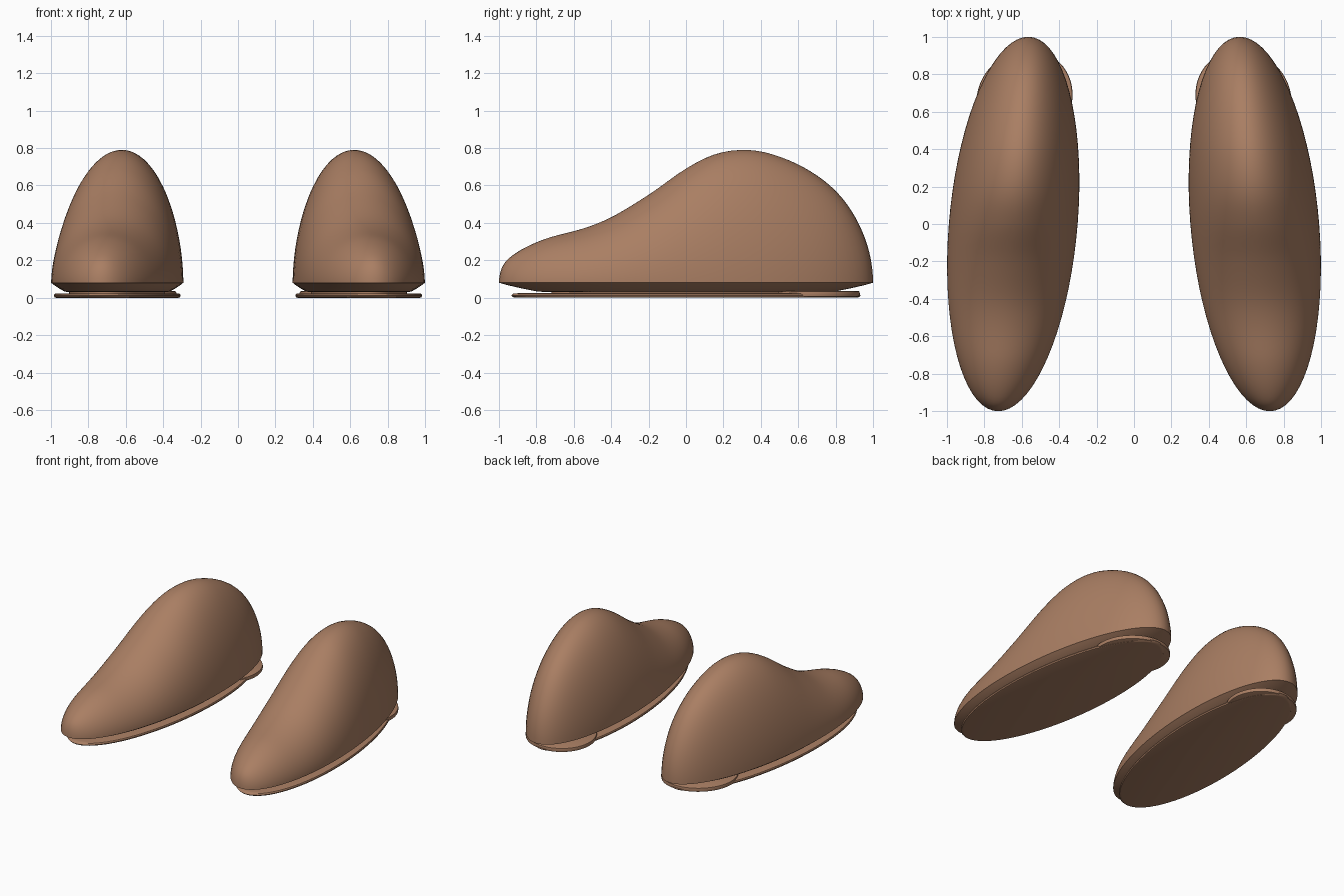
import bpy, bmesh, math

cube = bpy.data.objects.get("Cube")
if cube:
    bpy.data.objects.remove(cube, do_unlink=True)

brown = bpy.data.materials.new("warm brown")
brown.use_nodes = True
colour = (0.40, 0.21, 0.125, 1)
brown.diffuse_color = colour
brown.node_tree.nodes["Principled BSDF"].inputs["Base Color"].default_value = colour

RIM = 0.08
SEGMENTS = 72

# Side profile of the upper from toe to heel, as (y, z)
PROFILE = [(-1, RIM), (-0.98, 0.17), (-0.9, 0.245), (-0.75, 0.315), (-0.55, 0.37),
           (-0.4, 0.43), (-0.2, 0.55), (0, 0.69), (0.15, 0.765), (0.3, 0.79),
           (0.45, 0.77), (0.65, 0.685), (0.82, 0.55), (0.94, 0.36), (1, RIM)]
KNOTS = [(math.acos(-y), z) for y, z in PROFILE]


def slope(i):
    a, b = KNOTS[max(i - 1, 0)], KNOTS[min(i + 1, len(KNOTS) - 1)]
    return (b[1] - a[1]) / (b[0] - a[0])


def ridge_height(v):
    """Smooth height of the ridge at length position v."""
    t = math.acos(max(-1, min(1, -v)))
    i = 0
    while i < len(KNOTS) - 2 and t > KNOTS[i + 1][0]:
        i += 1
    (t0, z0), (t1, z1) = KNOTS[i], KNOTS[i + 1]
    d = t1 - t0
    k = (t - t0) / d
    return ((1 + 2 * k) * (1 - k) ** 2 * z0 + k * (1 - k) ** 2 * d * slope(i)
            + k * k * (3 - 2 * k) * z1 + k * k * (k - 1) * d * slope(i + 1))


def dome(u, v):
    """Rounded cross-section under the ridge."""
    span = 1 - v * v
    if u * u + v * v > 0.99999:
        return RIM
    return RIM + (ridge_height(v) - RIM) * max(0, 1 - u * u / span) ** 0.54


def flat(z):
    return lambda u, v: z


def oval(name, rings, side, centre=(0.645, 0), size=(0.344, 1)):
    """Closed slanted oval from (scale, height rule) rings; the end rings are capped."""
    bm = bmesh.new()

    def vert(s, angle, rule):
        u, v = s * math.cos(angle), s * math.sin(angle)
        x = centre[0] + size[0] * u - 0.08 * size[1] * v
        return bm.verts.new((side * x, centre[1] + size[1] * v, rule(u, v)))

    loops = [[vert(s, math.tau * i / SEGMENTS, rule) for i in range(SEGMENTS)]
             for s, rule in rings]
    for a, b in zip(loops, loops[1:]):
        for i in range(SEGMENTS):
            j = (i + 1) % SEGMENTS
            bm.faces.new((a[i], a[j], b[j], b[i]))
    for loop, (s, rule) in ((loops[0], rings[0]), (loops[-1], rings[-1])):
        middle = vert(0, 0, rule)
        for i in range(SEGMENTS):
            bm.faces.new((loop[i], loop[(i + 1) % SEGMENTS], middle))
    bmesh.ops.recalc_face_normals(bm, faces=bm.faces)
    mesh = bpy.data.meshes.new(name)
    bm.to_mesh(mesh)
    bm.free()
    mesh.materials.append(brown)
    obj = bpy.data.objects.new(name, mesh)
    bpy.context.collection.objects.link(obj)
    bpy.ops.object.select_all(action="DESELECT")
    obj.select_set(True)
    bpy.context.view_layer.objects.active = obj
    bpy.ops.object.shade_smooth_by_angle(angle=math.radians(40))


def pad(bottom, top):
    """Rings of a thin disc with a rounded edge."""
    mid = (bottom + top) / 2
    return [(0.97, flat(bottom)), (0.99, flat(bottom + 0.003)), (1, flat(mid)),
            (0.99, flat(top - 0.003)), (0.96, flat(top))]


underside = [(0.75, flat(0.03)), (0.8, flat(0.034)), (0.88, flat(0.05)), (0.95, flat(0.066))]
upper = [(math.cos(math.pi / 2 * i / 32), dome) for i in range(32)]

for label, side in (("left", 1), ("right", -1)):
    oval(label + "_shoe_upper", underside + upper, side)
    # Thin sole and the wider heel pad under the back
    oval(label + "_sole", pad(0, 0.024), side, size=(0.33, 0.935))
    oval(label + "_sole_core", [(1, flat(0.015)), (1, flat(0.04))], side, size=(0.25, 0.72))
    oval(label + "_heel_pad", pad(0.004, 0.036), side, centre=(0.585, 0.67), size=(0.256, 0.26))
